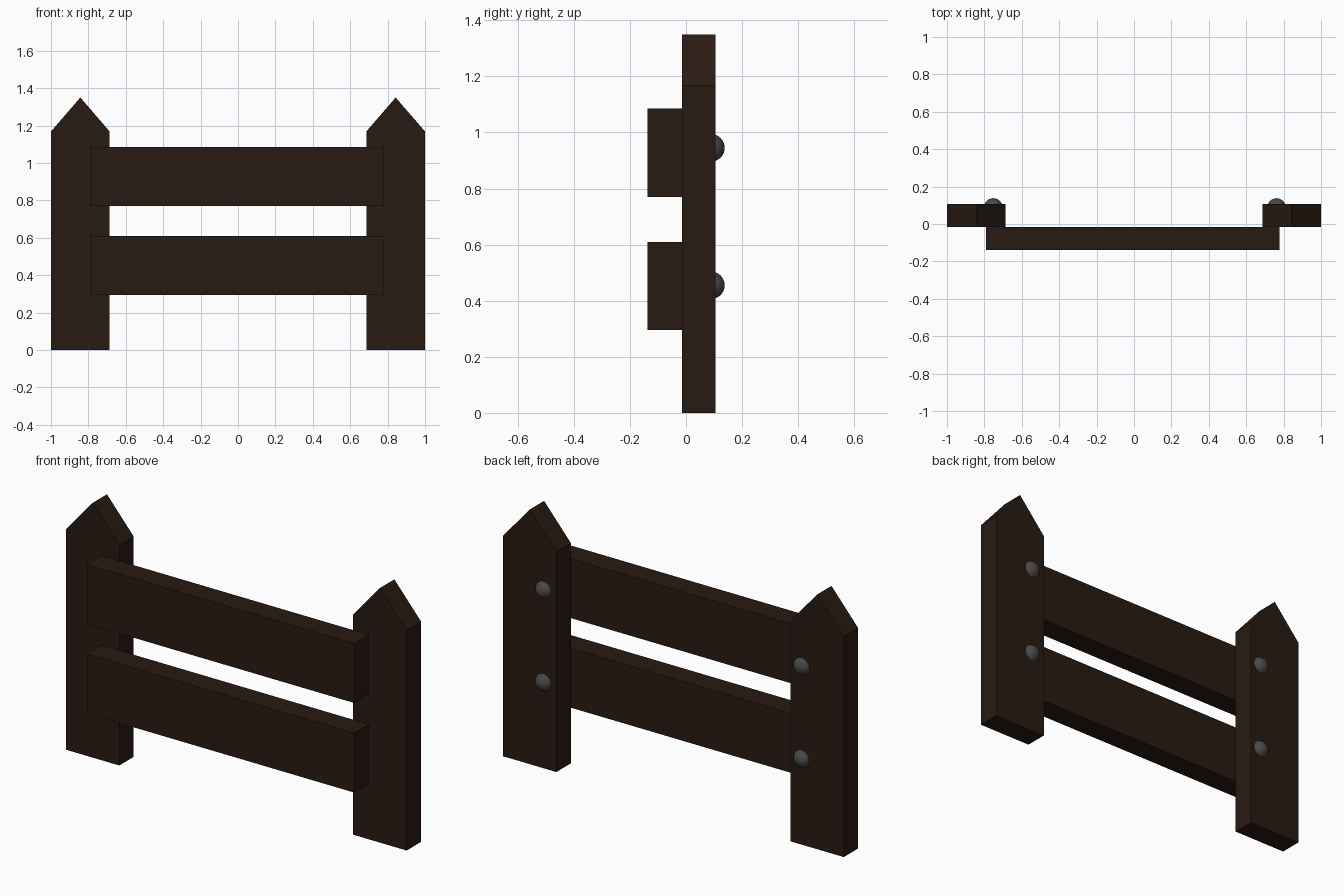
import bpy, bmesh

if "Cube" in bpy.data.objects:
    bpy.data.objects.remove(bpy.data.objects["Cube"])


def material(name, rgb):
    m = bpy.data.materials.new(name)
    m.diffuse_color = (*rgb, 1)
    m.use_nodes = True
    m.node_tree.nodes["Principled BSDF"].inputs["Base Color"].default_value = m.diffuse_color
    return m


wood = material("dark_wood", (0.022, 0.011, 0.006))
iron = material("iron", (0.065, 0.065, 0.065))


def board(name, outline, y0, y1):
    """Extrude an x-z outline from y0 to y1."""
    bm = bmesh.new()
    face = bm.faces.new([bm.verts.new((x, y0, z)) for x, z in outline])
    ext = bmesh.ops.extrude_face_region(bm, geom=[face])["geom"]
    verts = [v for v in ext if isinstance(v, bmesh.types.BMVert)]
    bmesh.ops.translate(bm, verts=verts, vec=(0, y1 - y0, 0))
    bmesh.ops.recalc_face_normals(bm, faces=bm.faces)
    mesh = bpy.data.meshes.new(name)
    bm.to_mesh(mesh)
    bm.free()
    mesh.materials.append(wood)
    ob = bpy.data.objects.new(name, mesh)
    bpy.context.collection.objects.link(ob)


# Pointed posts
half = 0.157
for side, cx in (("left", -0.843), ("right", 0.843)):
    board(side + "_post", [(cx - half, 0), (cx + half, 0), (cx + half, 1.168),
                           (cx, 1.35), (cx - half, 1.168)], -0.015, 0.106)

# Horizontal rails across the front
for level, z in (("lower", 0.295), ("upper", 0.77)):
    board(level + "_rail", [(-0.79, z), (0.777, z), (0.777, z + 0.315),
                            (-0.79, z + 0.315)], -0.138, -0.015)

# Round bolt heads half sunk into the back of the posts
for side, x in (("left", -0.752), ("right", 0.762)):
    for level, z in (("lower", 0.455), ("upper", 0.945)):
        bpy.ops.mesh.primitive_uv_sphere_add(segments=32, ring_count=16, radius=0.049,
                                             location=(x, 0.089, z))
        ob = bpy.context.object
        ob.name = f"{side}_{level}_bolt"
        ob.data.materials.append(iron)
        bpy.ops.object.shade_smooth()
